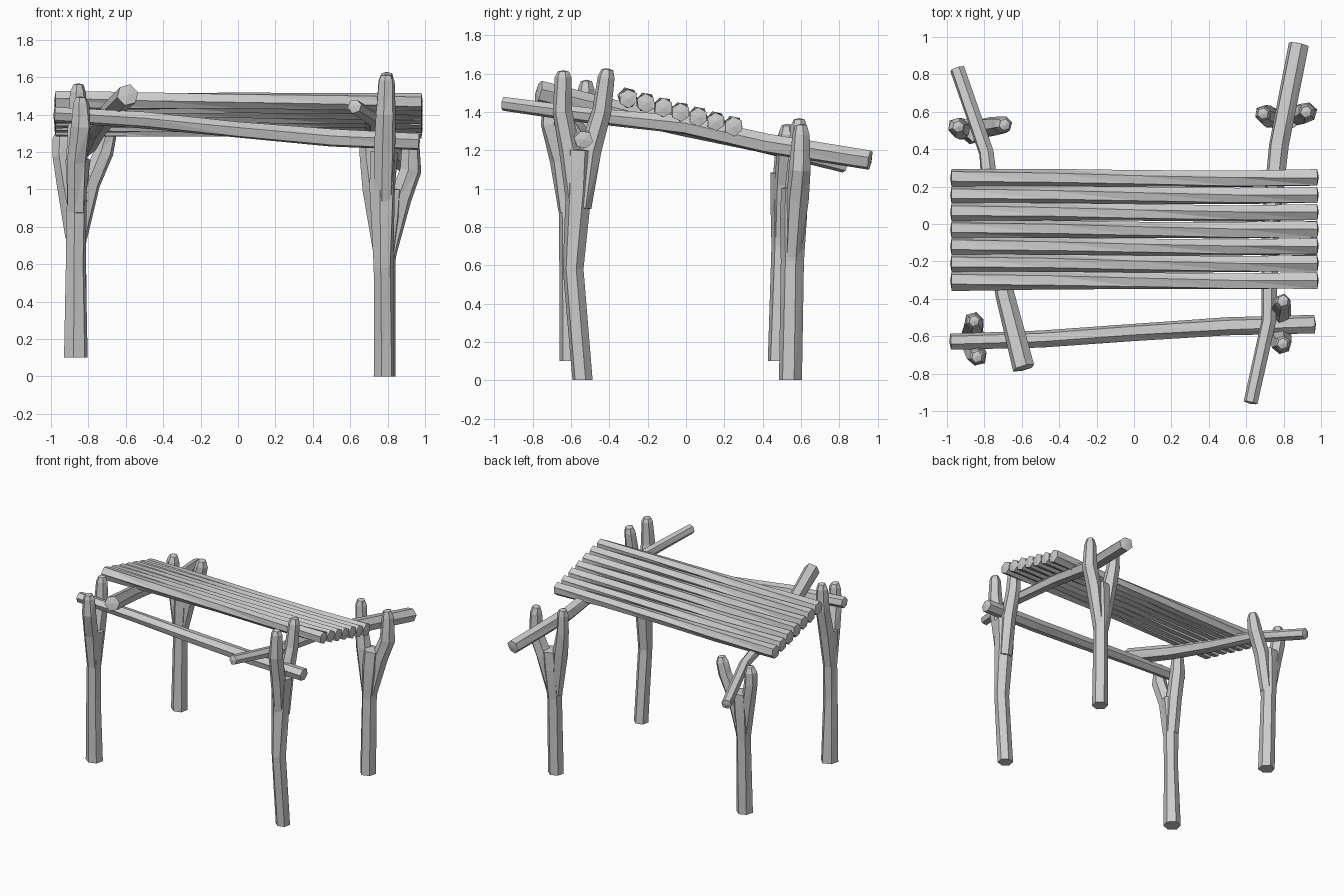
import bpy, bmesh, math, random
from mathutils import Vector

random.seed(4)


def limb(bm, pts, sides=6, twist=0.0, jitter=0.08, cap=0.008):
    """Low-poly branch through points (x, y, z, radius)."""
    P = [Vector(p[:3]) for p in pts]
    axis = P[-1] - P[0]
    ref = Vector((1, 0, 0)) if abs(axis.z) > axis.length * 0.7 else Vector((0, 0, 1))
    rings = []
    for i, p in enumerate(P):
        t = (P[min(i + 1, len(P) - 1)] - P[max(i - 1, 0)]).normalized()
        u = (ref - t * ref.dot(t)).normalized()
        v = t.cross(u)
        ring = []
        for k in range(sides):
            a = 2 * math.pi * k / sides + twist * i + 0.3
            r = pts[i][3] * (1 + random.uniform(-jitter, jitter))
            ring.append(bm.verts.new(p + (u * math.cos(a) + v * math.sin(a)) * r))
        rings.append(ring)
    for a, b in zip(rings, rings[1:]):
        for k in range(sides):
            n = (k + 1) % sides
            q = (a[k], a[n], b[n], b[k])
            bm.faces.new((q[0], q[1], q[2]))
            bm.faces.new((q[0], q[2], q[3]))
    # slightly domed upper end, flat or domed lower end
    ends = [(rings[-1], P[-1] + (P[-1] - P[-2]).normalized() * cap)]
    if P[0].z > 0.2:
        ends.append((rings[0][::-1], P[0] + (P[0] - P[1]).normalized() * cap))
    else:
        for w in rings[0]:
            w.co.z = P[0].z
        bm.faces.new(rings[0][::-1])
    for ring, tip in ends:
        c = bm.verts.new(tip)
        for k in range(sides):
            bm.faces.new((ring[k], ring[(k + 1) % sides], c))


def build(name, limbs, **kw):
    bm = bmesh.new()
    for pts in limbs:
        limb(bm, pts, **kw)
    bmesh.ops.recalc_face_normals(bm, faces=bm.faces)
    me = bpy.data.meshes.new(name)
    bm.to_mesh(me)
    bm.free()
    ob = bpy.data.objects.new(name, me)
    bpy.context.collection.objects.link(ob)
    return ob


# Forked posts: trunk plus two prongs
build("front_right_post", [
    [(.78, -.54, 0, .058), (.775, -.59, .58, .054), (.775, -.555, 1.0, .07), (.78, -.55, 1.2, .075)],
    [(.78, -.57, .88, .05), (.785, -.605, 1.2, .058), (.79, -.645, 1.4, .052),
     (.795, -.64, 1.58, .044), (.795, -.64, 1.61, .03)],
    [(.78, -.54, .9, .05), (.785, -.5, 1.2, .058), (.79, -.44, 1.4, .054),
     (.795, -.415, 1.58, .044), (.795, -.41, 1.62, .03)]])
build("front_left_post", [
    [(-.865, -.6, .1, .065), (-.865, -.61, .6, .054), (-.86, -.61, 1.0, .058), (-.86, -.61, 1.16, .07)],
    [(-.865, -.62, .88, .048), (-.86, -.65, 1.15, .058), (-.84, -.705, 1.34, .056),
     (-.84, -.71, 1.46, .044), (-.84, -.71, 1.49, .03)],
    [(-.865, -.6, .88, .048), (-.86, -.565, 1.15, .058), (-.855, -.525, 1.36, .055),
     (-.855, -.52, 1.52, .042), (-.855, -.52, 1.56, .028)]])
build("back_right_post", [
    [(.78, .545, 0, .06), (.785, .555, .62, .058), (.8, .565, .85, .072), (.81, .57, 1.0, .07)],
    [(.765, .56, .65, .045), (.72, .575, 1.0, .058), (.695, .585, 1.18, .05),
     (.69, .59, 1.32, .044), (.69, .59, 1.36, .03)],
    [(.80, .56, .65, .045), (.87, .58, .95, .06), (.925, .595, 1.1, .058),
     (.925, .60, 1.28, .046), (.92, .60, 1.33, .03)]])
build("back_left_post", [
    [(-.865, .485, .1, .06), (-.865, .5, .7, .056), (-.86, .505, .9, .07), (-.85, .51, 1.08, .07)],
    [(-.875, .5, .75, .048), (-.92, .51, 1.03, .056), (-.945, .515, 1.18, .052),
     (-.945, .52, 1.27, .046), (-.94, .52, 1.31, .03)],
    [(-.85, .5, .75, .048), (-.79, .515, 1.03, .056), (-.72, .525, 1.2, .054),
     (-.695, .53, 1.29, .046), (-.69, .53, 1.33, .03)]])

# Side beams and front beam resting in the forks
build("right_side_beam", [[
    (.625, -.955, 1.445, .038), (.72, -.52, 1.385, .042), (.73, 0, 1.33, .05),
    (.775, .42, 1.235, .058), (.88, .96, 1.15, .053)]])
build("left_side_beam", [[
    (-.59, -.77, 1.505, .058), (-.69, -.38, 1.41, .056), (-.75, 0, 1.32, .05),
    (-.79, .38, 1.235, .042), (-.945, .83, 1.125, .042)]])
build("front_beam", [[
    (-.98, -.63, 1.40, .042), (-.5, -.615, 1.37, .044), (0, -.58, 1.32, .046),
    (.5, -.55, 1.275, .05), (.965, -.535, 1.255, .048)]])

# Roof of seven parallel logs, stepping down to the back
for i in range(7):
    y = -.305 + i * .0915
    z = 1.475 - i * .0243
    build(f"roof_log_{i + 1}", [[
        (-.975, y, z, .052), (-.45, y + .003, z - .003, .049), (.02, y, z - .002, .045),
        (.55, y - .003, z - .003, .046), (.98, y + .005, z - .005, .05)]],
        twist=.2, jitter=.07)
